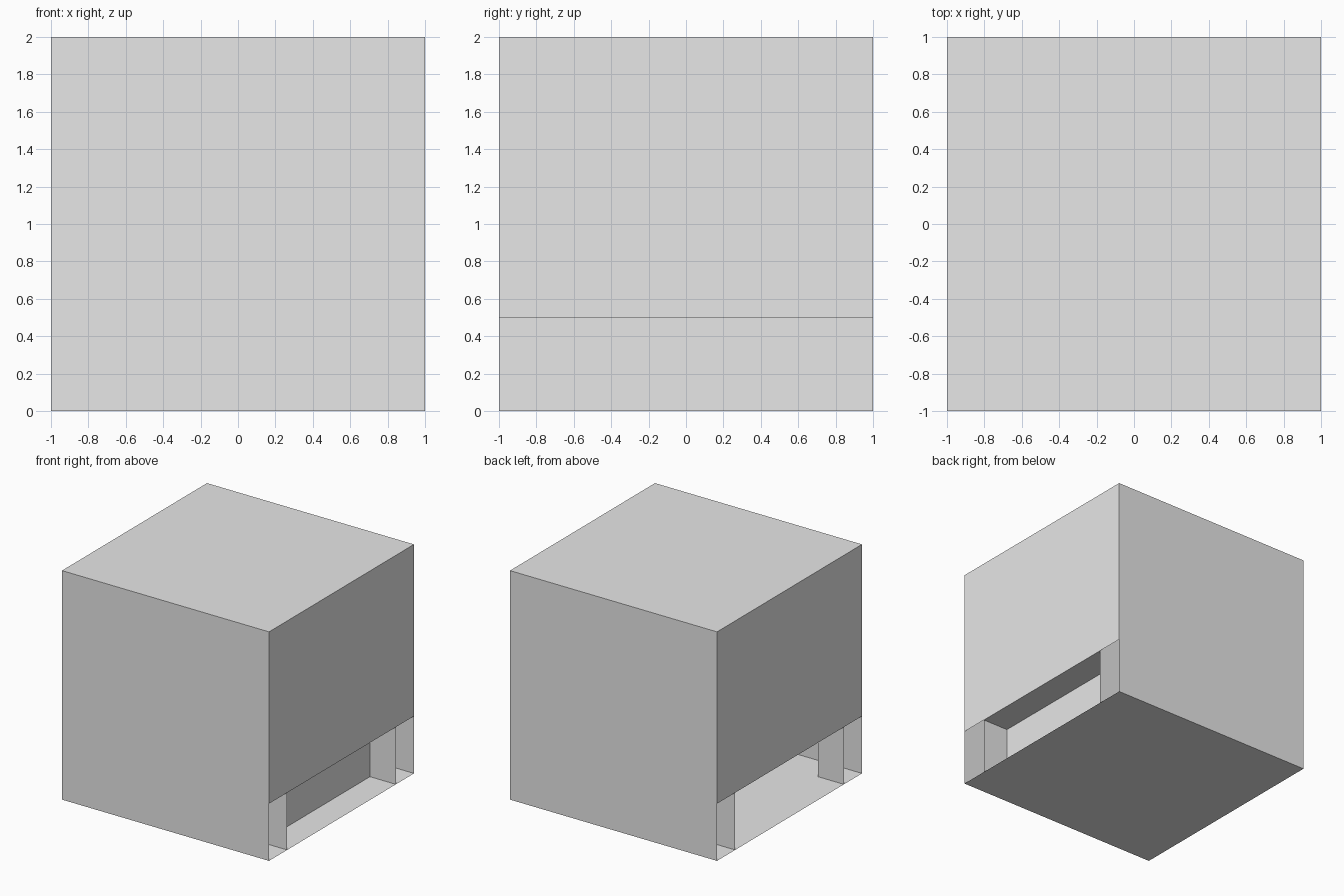
import bpy
import bmesh
from mathutils import Vector

cube = bpy.data.objects.get("Cube")
if cube:
    bpy.data.objects.remove(cube, do_unlink=True)

grey = bpy.data.materials.new("light_grey")
grey.use_nodes = True
GREY = (0.8, 0.8, 0.8, 1.0)
grey.diffuse_color = GREY
grey.node_tree.nodes["Principled BSDF"].inputs["Base Color"].default_value = GREY

HALF = 1.0      # half width of the block
INNER = 0.75    # inner edge of the corner posts
GAP = 0.5       # height of the side openings
POST = 0.75     # height of the corner posts
TOP = 2.0


def sheet(bm, lo, hi, facing):
    """Add a flat rectangle between two corners, facing the given way."""
    lo, hi = Vector(lo), Vector(hi)
    axis = [i for i in range(3) if lo[i] == hi[i]][0]
    u, v = [i for i in range(3) if i != axis]
    corners = []
    for a, b in ((lo, lo), (hi, lo), (hi, hi), (lo, hi)):
        p = lo.copy()
        p[u], p[v] = a[u], b[v]
        corners.append(bm.verts.new(p))
    face = bm.faces.new(corners)
    face.normal_update()
    if face.normal[axis] * facing < 0:
        face.normal_flip()


def part(name, sheets):
    bm = bmesh.new()
    for lo, hi, facing in sheets:
        sheet(bm, lo, hi, facing)
    bmesh.ops.remove_doubles(bm, verts=bm.verts, dist=0.0001)
    mesh = bpy.data.meshes.new(name)
    bm.to_mesh(mesh)
    bm.free()
    mesh.materials.append(grey)
    obj = bpy.data.objects.new(name, mesh)
    bpy.context.collection.objects.link(obj)


# Outer shell: full front and back, sides that stop above the openings
H = HALF
part("outer_shell", [
    ((-H, -H, 0), (H, -H, TOP), -1),
    ((-H, H, 0), (H, H, TOP), 1),
    ((-H, -H, GAP), (-H, H, TOP), -1),
    ((H, -H, GAP), (H, H, TOP), 1),
    ((-H, -H, TOP), (H, H, TOP), 1),
])
part("floor", [((-H, -H, 0), (H, H, 0), -1)])

# Underside of the body between the posts
part("body_underside", [
    ((-H, -INNER, GAP), (H, INNER, GAP), -1),
    ((-INNER, -H, GAP), (INNER, -INNER, GAP), -1),
    ((-INNER, INNER, GAP), (INNER, H, GAP), -1),
])

# Recessed panel behind the left opening
part("recessed_panel", [((INNER, -INNER, 0), (INNER, INNER, GAP), 1)])

# Hollow corner posts, open on their outer side
for x_name, sx in (("left", 1), ("right", -1)):
    for y_name, sy in (("front", -1), ("back", 1)):
        x, y = sx * INNER, sy * INNER
        ox, oy = sx * H, sy * H
        part(f"{y_name}_{x_name}_post", [
            ((x, y, 0), (ox, y, POST), -sy),
            ((x, y, 0), (x, oy, POST), -sx),
            ((x, y, POST), (ox, oy, POST), 1),
        ])
